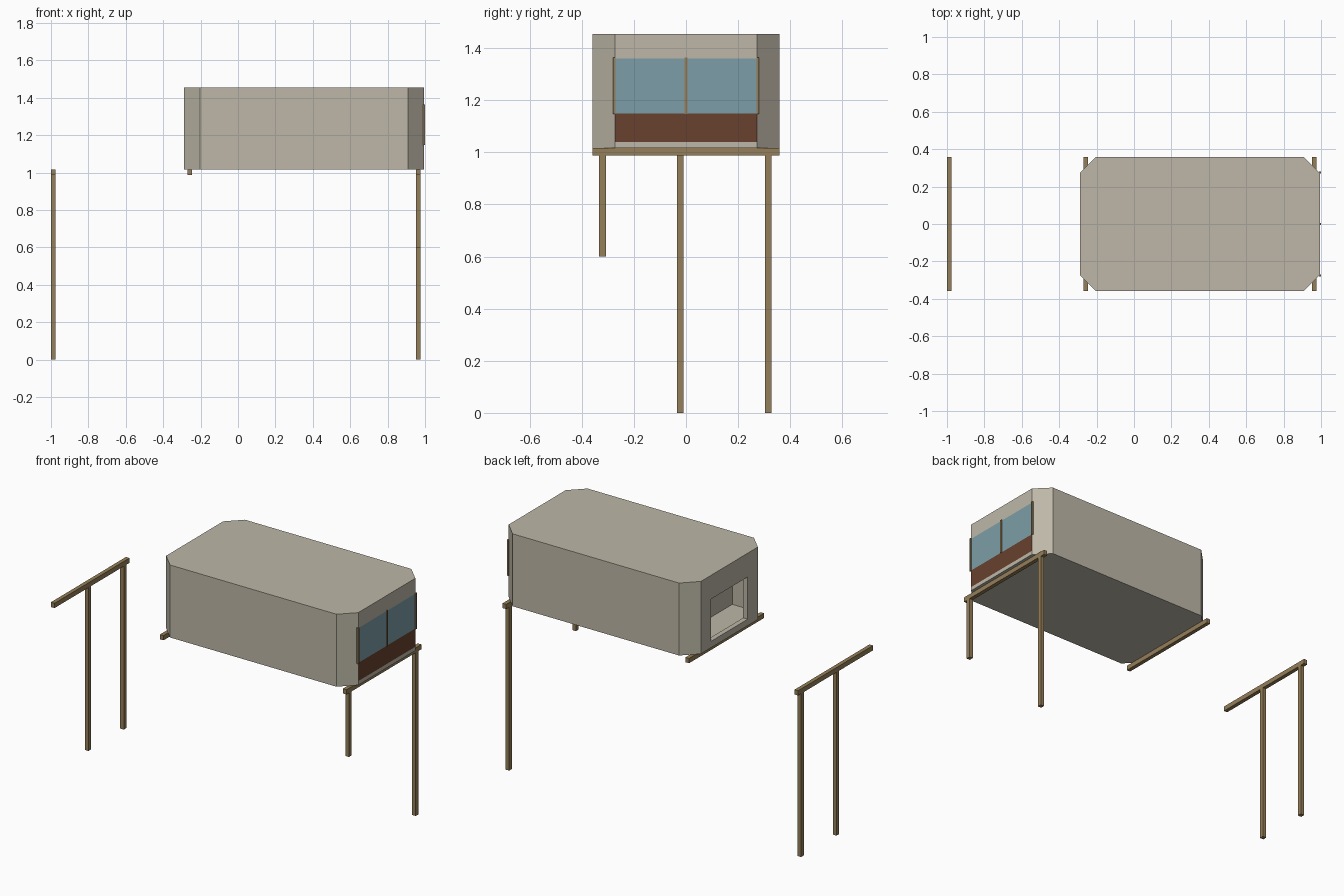
import bpy
import bmesh

cube = bpy.data.objects.get("Cube")
if cube:
    bpy.data.objects.remove(cube, do_unlink=True)


def material(name, rgb):
    m = bpy.data.materials.new(name)
    m.use_nodes = True
    m.diffuse_color = (*rgb, 1)
    m.node_tree.nodes["Principled BSDF"].inputs["Base Color"].default_value = (*rgb, 1)
    return m


BEIGE = material("warm beige panel", (0.51, 0.475, 0.39))
WOOD = material("brown timber", (0.30, 0.21, 0.10))
GLASS = material("blue glass", (0.20, 0.34, 0.385))
RUST = material("dark red brown", (0.14, 0.052, 0.027))


def prism(name, outline, z0, z1, mat):
    """Extrude a plan outline from z0 to z1."""
    bm = bmesh.new()
    face = bm.faces.new([bm.verts.new((x, y, z0)) for x, y in outline])
    top = bmesh.ops.extrude_face_region(bm, geom=[face])
    verts = [v for v in top["geom"] if isinstance(v, bmesh.types.BMVert)]
    bmesh.ops.translate(bm, verts=verts, vec=(0, 0, z1 - z0))
    bmesh.ops.recalc_face_normals(bm, faces=bm.faces)
    mesh = bpy.data.meshes.new(name)
    bm.to_mesh(mesh)
    bm.free()
    mesh.materials.append(mat)
    obj = bpy.data.objects.new(name, mesh)
    bpy.context.collection.objects.link(obj)
    return obj


def box(name, x0, x1, y0, y1, z0, z1, mat):
    return prism(name, [(x0, y0), (x1, y0), (x1, y1), (x0, y1)], z0, z1, mat)


# Cabin plan: rectangle with cut corners
BACK, FRONT, HALF, CUT, THICK = -0.29, 0.995, 0.358, 0.086, 0.03
BASE, FLOOR, CEILING, TOP = 1.016, 1.03, 1.44, 1.454


def plan(inset):
    x0, x1, y = BACK + inset, FRONT - inset, HALF - inset
    c = CUT - inset * (2 - 2 ** 0.5)
    return [(x0 + c, -y), (x1 - c, -y), (x1, c - y), (x1, y - c),
            (x1 - c, y), (x0 + c, y), (x0, y - c), (x0, c - y)]


outer, inner = plan(0), plan(THICK)
prism("floor", outer, BASE, FLOOR, BEIGE)
prism("roof", outer, CEILING, TOP, BEIGE)


def wall(name, i, z0, z1, mat):
    j = (i + 1) % 8
    prism(name, [outer[i], outer[j], inner[j], inner[i]], z0, z1, mat)


# Long walls and corner panels
for i in (0, 1, 3, 4, 5, 7):
    wall("side_wall" if i in (0, 4) else "corner_panel", i, FLOOR, CEILING, BEIGE)

# Glazed end wall, stacked in bands
for name, z0, z1, mat in (("window_sill_band", FLOOR, 1.04, BEIGE),
                          ("lower_panel", 1.04, 1.15, RUST),
                          ("window", 1.15, 1.36, GLASS),
                          ("window_header", 1.36, CEILING, BEIGE)):
    wall(name, 2, z0, z1, mat)
for y in (-0.275, 0, 0.275):
    box("window_mullion", 0.99, 1.0, y - 0.005, y + 0.005, 1.147, 1.365, WOOD)

# Open end wall around a wide hatch
DOOR, SILL, HEAD = 0.175, 1.055, 1.31
wall("hatch_sill", 6, FLOOR, SILL, BEIGE)
wall("hatch_header", 6, HEAD, CEILING, BEIGE)
for s in (-1, 1):
    y0, y1 = sorted((s * DOOR, s * (HALF - CUT)))
    box("hatch_jamb", BACK, BACK + THICK, y0, y1, SILL, HEAD, BEIGE)

# Partition behind the hatch
box("partition", -0.08, -0.06, THICK - HALF, HALF - THICK, FLOOR, CEILING, BEIGE)

# Cross beams and their posts: beam x, then (post y, post foot z)
UNDER = 0.987
for x, posts in ((-0.988, ((-0.022, 0), (0.316, 0))),
                 (-0.259, ()),
                 (0.964, ((-0.321, 0.6), (0.316, 0)))):
    box("cross_beam", x - 0.012, x + 0.012, -HALF, HALF, UNDER, BASE, WOOD)
    for y, foot in posts:
        box("post", x - 0.012, x + 0.012, y - 0.013, y + 0.013, foot, UNDER, WOOD)
